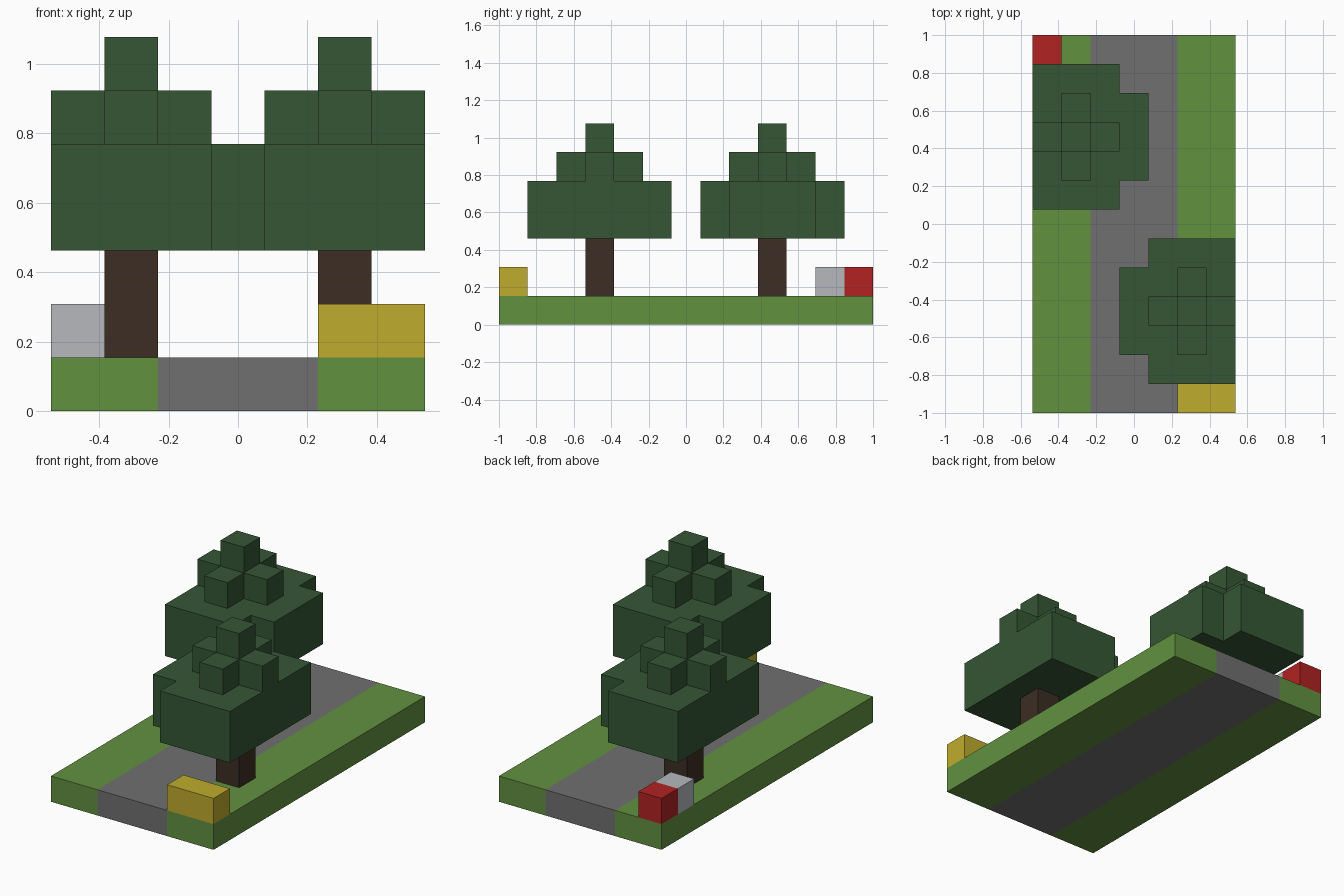
import bpy
import bmesh

if "Cube" in bpy.data.objects:
    bpy.data.objects.remove(bpy.data.objects["Cube"], do_unlink=True)

U = 2 / 13  # one block


def material(name, *rgb):
    """Make a flat material from 0-255 display values."""
    lin = [((c / 255 + 0.055) / 1.055) ** 2.4 for c in rgb] + [1]
    mat = bpy.data.materials.new(name)
    mat.use_nodes = True
    mat.diffuse_color = lin
    bsdf = mat.node_tree.nodes["Principled BSDF"]
    bsdf.inputs["Base Color"].default_value = lin
    bsdf.inputs["Roughness"].default_value = 0.9
    return mat


GRASS = material("grass green", 98, 145, 64)
PATH = material("path grey", 112, 112, 112)
LEAVES = material("leaf green", 53, 86, 53)
BARK = material("bark brown", 60, 45, 36)
YELLOW = material("yellow", 191, 172, 45)
RED = material("red", 177, 34, 34)
SILVER = material("light grey", 182, 185, 190)


def prism(name, outline, z0, z1, mat, turn=1):
    """Extrude an outline given in blocks; turn=-1 spins it half a turn about z."""
    bm = bmesh.new()
    base = bm.faces.new([bm.verts.new((turn * x * U, turn * y * U, z0 * U)) for x, y in outline])
    top = bmesh.ops.extrude_face_region(bm, geom=[base])["geom"]
    moved = [v for v in top if isinstance(v, bmesh.types.BMVert)]
    bmesh.ops.translate(bm, verts=moved, vec=(0, 0, (z1 - z0) * U))
    bmesh.ops.recalc_face_normals(bm, faces=bm.faces)
    mesh = bpy.data.meshes.new(name)
    bm.to_mesh(mesh)
    bm.free()
    mesh.materials.append(mat)
    obj = bpy.data.objects.new(name, mesh)
    bpy.context.collection.objects.link(obj)
    return obj


def rect(x0, x1, y0, y1):
    return [(x0, y0), (x1, y0), (x1, y1), (x0, y1)]


# Ground: a path between two grass verges
prism("path", rect(-1.5, 1.5, -6.5, 6.5), 0, 1, PATH)
prism("right_verge", rect(-3.5, -1.5, -6.5, 6.5), 0, 1, GRASS)
prism("left_verge", rect(1.5, 3.5, -6.5, 6.5), 0, 1, GRASS)

# Tree outlines around the trunk at (2, -3)
CX, CY = 2, -3
trunk = rect(CX - .5, CX + .5, CY - .5, CY + .5)
canopy = [(.5, -5.5), (3.5, -5.5), (3.5, -.5), (.5, -.5),
          (.5, -1.5), (-.5, -1.5), (-.5, -4.5), (.5, -4.5)]
quarter = [(.5, -1.5), (.5, -.5), (1.5, -.5)]
cross = []
for _ in range(4):
    cross += [(CX + x, CY + y) for x, y in quarter]
    quarter = [(-y, x) for x, y in quarter]

# Two trees, the back one turned half way round
for side, turn in (("front", 1), ("back", -1)):
    prism(side + "_tree_trunk", trunk, 1, 3, BARK, turn)
    prism(side + "_tree_canopy", canopy, 3, 5, LEAVES, turn)
    prism(side + "_tree_crown", cross, 5, 6, LEAVES, turn)
    prism(side + "_tree_tip", trunk, 6, 7, LEAVES, turn)

# Blocks lying on the grass
prism("yellow_block", rect(1.5, 3.5, -6.5, -5.5), 1, 2, YELLOW)
prism("red_block", rect(-3.5, -2.5, 5.5, 6.5), 1, 2, RED)
prism("grey_block", rect(-3.5, -2.5, 4.5, 5.5), 1, 2, SILVER)
